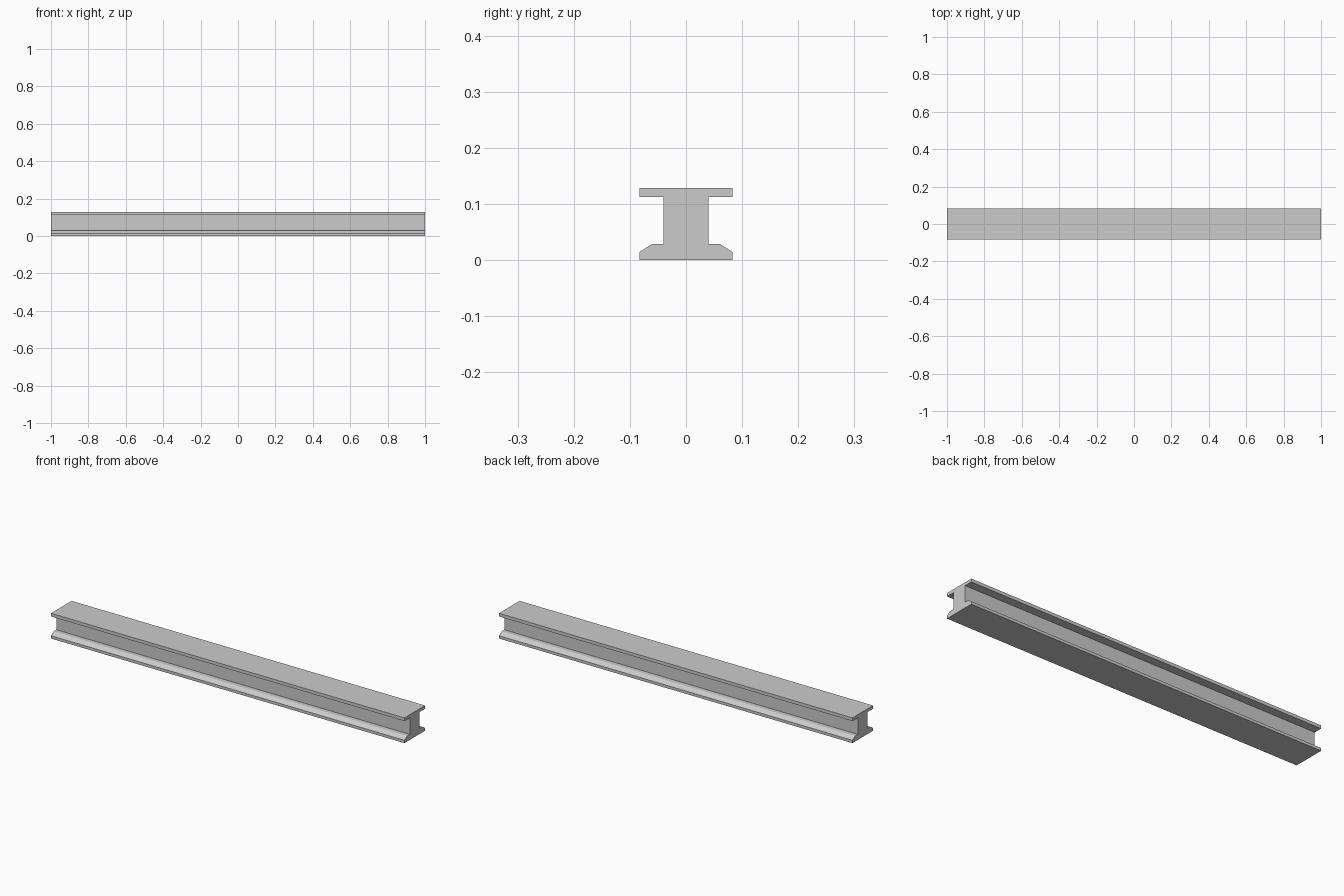
import bpy
import bmesh

if "Cube" in bpy.data.objects:
    bpy.data.objects.remove(bpy.data.objects["Cube"])

HALF_LENGTH = 1.0

# Right half of the beam cross-section (y, z), from bottom to top
half = [
    (0.083, 0.0), (0.083, 0.0145), (0.061, 0.0285),   # bevelled lower flange
    (0.04, 0.0285), (0.04, 0.1125),                   # web
    (0.083, 0.1125), (0.083, 0.129),                  # upper flange
]
profile = half + [(-y, z) for y, z in reversed(half)]

# Extrude the mirrored profile along x
bm = bmesh.new()
face = bm.faces.new([bm.verts.new((-HALF_LENGTH, y, z)) for y, z in profile])
result = bmesh.ops.extrude_face_region(bm, geom=[face], use_keep_orig=True)
moved = [g for g in result["geom"] if isinstance(g, bmesh.types.BMVert)]
bmesh.ops.translate(bm, verts=moved, vec=(2 * HALF_LENGTH, 0, 0))
bmesh.ops.recalc_face_normals(bm, faces=bm.faces)

mesh = bpy.data.meshes.new("beam")
bm.to_mesh(mesh)
bm.free()
beam = bpy.data.objects.new("beam", mesh)
bpy.context.collection.objects.link(beam)
